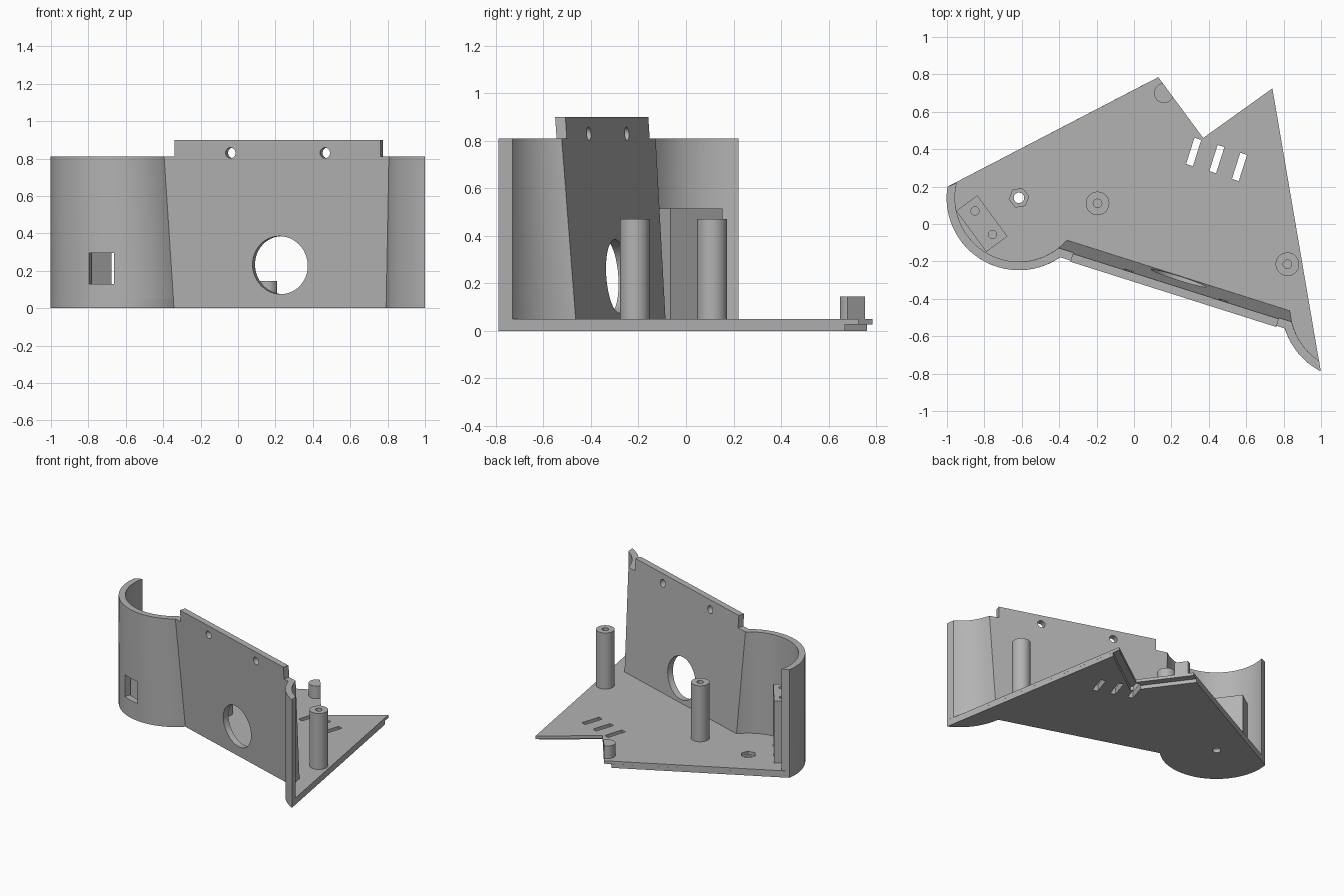
import bpy, bmesh, math
from mathutils import Vector, Matrix

if "Cube" in bpy.data.objects:
    bpy.data.objects.remove(bpy.data.objects["Cube"], do_unlink=True)

grey = bpy.data.materials.new("plain grey")
grey.use_nodes = True
grey.diffuse_color = (0.45, 0.45, 0.45, 1)
grey.node_tree.nodes["Principled BSDF"].inputs["Base Color"].default_value = (0.45, 0.45, 0.45, 1)

# Shared layout: sloping front panel between two round corners
ALONG = Vector((0.953, -0.302))
OUT = Vector((-0.302, -0.953))
LEFT_C, RIGHT_C = Vector((-0.615, 0.14)), Vector((1.176, -0.444))
RADIUS, THICK = 0.387, 0.045
FLOOR, RIM, TOP = 0.05, 0.81, 0.9
BACK_L, FRONT_R = Vector((-1, 0.2)), Vector((1, -0.785))


def make(name, bm):
    bmesh.ops.recalc_face_normals(bm, faces=bm.faces)
    me = bpy.data.meshes.new(name)
    bm.to_mesh(me)
    bm.free()
    me.materials.append(grey)
    ob = bpy.data.objects.new(name, me)
    bpy.context.collection.objects.link(ob)
    return ob


def prism(name, low, high, z0, z1):
    bm = bmesh.new()
    a = [bm.verts.new((p[0], p[1], z0)) for p in low]
    b = [bm.verts.new((p[0], p[1], z1)) for p in high]
    n = len(a)
    bm.faces.new(a)
    bm.faces.new(b)
    for i in range(n):
        j = (i + 1) % n
        bm.faces.new((a[i], a[j], b[j], b[i]))
    return make(name, bm)


def cylinder(name, xy, r, z0, z1, sides=40, turn=0.0):
    ring = [(xy[0] + r * math.cos(turn + math.tau * i / sides),
             xy[1] + r * math.sin(turn + math.tau * i / sides)) for i in range(sides)]
    return prism(name, ring, ring, z0, z1)


def block(name, centre, along, size, z0, z1):
    u = Vector(along).normalized()
    v = Vector((-u.y, u.x))
    c = Vector(centre)
    ring = [c + u * size[0] * i / 2 + v * size[1] * j / 2
            for i, j in ((-1, -1), (1, -1), (1, 1), (-1, 1))]
    return prism(name, ring, ring, z0, z1)


def cut(ob, cutters, operation='DIFFERENCE'):
    bpy.context.view_layer.objects.active = ob
    for c in cutters:
        m = ob.modifiers.new("cut", 'BOOLEAN')
        m.operation, m.solver, m.object = operation, 'EXACT', c
        bpy.ops.object.modifier_apply(modifier=m.name)
    for c in cutters:
        bpy.data.objects.remove(c, do_unlink=True)


def panel_offset(z):
    return 0.232 + 0.07 * z


def arc(c, r, start, end, n=40):
    a0 = math.atan2(start.y - c.y, start.x - c.x)
    a1 = math.atan2(end.y - c.y, end.x - c.x)
    if a1 < a0:
        a1 += math.tau
    return [c + r * Vector((math.cos(a0 + (a1 - a0) * i / n), math.sin(a0 + (a1 - a0) * i / n)))
            for i in range(n + 1)]


def front_line(z, inset, left_end, right_end):
    # Left corner arc, straight panel, right corner arc
    r, off = RADIUS - inset, panel_offset(z) - inset

    def corner(c, side):
        h = off - OUT.dot(c)
        return c + OUT * h + ALONG * side * math.sqrt(r * r - h * h)
    return (arc(LEFT_C, r, left_end, corner(LEFT_C, 1))
            + arc(RIGHT_C, r, corner(RIGHT_C, -1), right_end))


def outer(z):
    return front_line(z, 0, BACK_L, FRONT_R)


def inner(z):
    return front_line(z, THICK, Vector((-0.955, 0.223)), Vector((0.99, -0.73)))


# Floor in two layers, the lower one stepped back along the rear notch
notch = [(0.74, 0.725), (0.37, 0.46), (0.13, 0.785)]
notch_low = [(0.749, 0.67), (0.359, 0.39), (0.085, 0.762)]
STEP = 0.028
floor_bottom = prism("floor_lower", outer(0) + notch_low, outer(STEP) + notch_low, 0, STEP)
floor_top = prism("floor_upper", outer(STEP) + notch, outer(FLOOR) + notch, STEP, FLOOR)
for slab in (floor_bottom, floor_top):
    cutters = [block("slot_cutter", p, -OUT, (0.147, 0.038), -0.1, 0.2)
               for p in ((0.319, 0.385), (0.443, 0.347), (0.564, 0.305))]
    if slab is floor_top:
        cutters.append(cylinder("hex_cutter", LEFT_C, 0.053, -0.1, 0.2, 6, 0.15))
    else:
        cutters.append(cylinder("screw_cutter", LEFT_C, 0.028, -0.1, 0.2))
    cut(slab, cutters)

# Front wall: curved corners and leaning panel
bm = bmesh.new()
rows = [[bm.verts.new((p.x, p.y, z)) for p in pts]
        for z, pts in ((FLOOR, outer(FLOOR)), (TOP, outer(TOP)),
                       (TOP, inner(TOP)), (FLOOR, inner(FLOOR)))]
for k in range(4):
    a, b = rows[k], rows[(k + 1) % 4]
    for i in range(len(a) - 1):
        bm.faces.new((a[i], a[i + 1], b[i + 1], b[i]))
for end in (0, -1):
    bm.faces.new([r[end] for r in rows])
wall = make("front_wall", bm)


def panel_hole(x, z, r):
    # Round cutter square to the panel
    y = (panel_offset(z) - OUT.x * x) / OUT.y
    ob = cylinder("panel_cutter", (0, 0), r, -0.2, 0.2, 48)
    axis = Vector((OUT.x, OUT.y, 0))
    ob.data.transform(Matrix.Translation((x, y, z)) @ axis.to_track_quat('Z', 'Y').to_matrix().to_4x4())
    return ob


mid = OUT * 0.25
window_dir = Vector((-0.3, -0.95)).normalized()
cut(wall, [
    block("left_rim_cutter", mid + ALONG * -1.264, ALONG, (2, 3), RIM, 1.2),
    block("right_rim_cutter", mid + ALONG * 1.892, ALONG, (2, 3), RIM, 1.2),
    panel_hole(0.225, 0.23, 0.155),
    panel_hole(-0.04, 0.83, 0.028),
    panel_hole(0.465, 0.83, 0.028),
    block("window_cutter", LEFT_C + window_dir * RADIUS, window_dir, (0.2, 0.14), 0.13, 0.295)])

# Tall screw posts
posts = []
for name, p in (("rear_post", (-0.195, 0.11)), ("side_post", (0.82, -0.215))):
    post = cylinder(name, p, 0.063, FLOOR, 0.47)
    cut(post, [cylinder("bore_cutter", p, 0.023, 0.25, 0.6, 24)])
    posts.append(post)

# Short stub trimmed to the rear corner
stub = cylinder("corner_stub", (0.16, 0.7), 0.053, FLOOR, 0.145)
edge = outer(FLOOR) + notch
cut(stub, [prism("trim", edge, edge, -0.1, 0.4)], 'INTERSECT')

# Mounting block inside the round corner
mount = block("mounting_block", (-0.814, 0.002), (0.592, -0.806), (0.272, 0.14), FLOOR, 0.515)
cut(mount, [cylinder("bore_cutter", p, 0.022, 0.4, 0.6, 24)
            for p in ((-0.85, 0.07), (-0.757, -0.056))])

# Smooth round faces, keep hard edges
bpy.ops.object.select_all(action='DESELECT')
for ob in [floor_bottom, floor_top, wall, stub, mount] + posts:
    ob.select_set(True)
    bpy.context.view_layer.objects.active = ob
bpy.ops.object.shade_smooth_by_angle(angle=math.radians(30))
